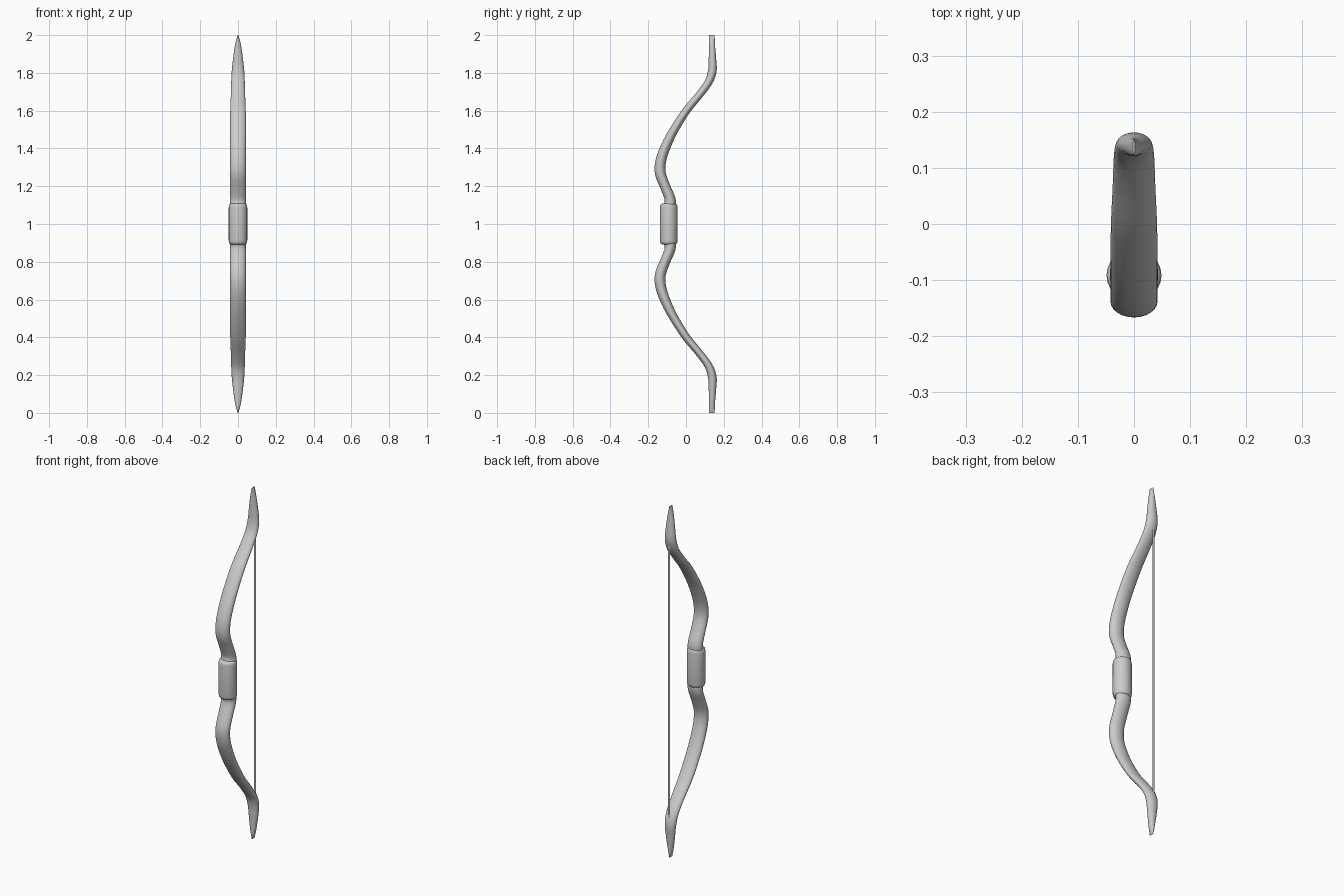
import bpy, bmesh
from math import sin, cos, pi
from mathutils import Vector

if "Cube" in bpy.data.objects:
    bpy.data.objects.remove(bpy.data.objects["Cube"])

def finish(name, bm, smooth=True):
    bmesh.ops.recalc_face_normals(bm, faces=bm.faces)
    me = bpy.data.meshes.new(name)
    bm.to_mesh(me)
    bm.free()
    ob = bpy.data.objects.new(name, me)
    bpy.context.collection.objects.link(ob)
    if smooth:
        bpy.context.view_layer.objects.active = ob
        ob.select_set(True)
        bpy.ops.object.shade_smooth_by_angle(angle=0.8)
        ob.select_set(False)
    return ob

def sweep(name, st, sides=24):
    """Elliptical sections (z, y, half thickness, half width) along a path in the yz plane."""
    bm = bmesh.new()
    rings = []
    for i, (z, y, t, w) in enumerate(st):
        a, b = st[max(i - 1, 0)], st[min(i + 1, len(st) - 1)]
        d = Vector((b[1] - a[1], b[0] - a[0])).normalized()
        ring = []
        for k in range(sides):
            u = 2 * pi * k / sides
            s = t * sin(u)
            ring.append(bm.verts.new((w * cos(u), y + d.y * s, z - d.x * s)))
        rings.append(ring)
    for p, q in zip(rings, rings[1:]):
        for k in range(sides):
            n = (k + 1) % sides
            bm.faces.new((p[k], p[n], q[n], q[k]))
    bm.faces.new(rings[0])
    bm.faces.new(rings[-1])
    return finish(name, bm)

def refine(pts, n=4):
    """Catmull-Rom interpolation of the stations."""
    out = []
    for i in range(len(pts) - 1):
        p = [Vector(pts[min(max(j, 0), len(pts) - 1)]) for j in range(i - 1, i + 3)]
        for k in range(n):
            t = k / n
            out.append(tuple(0.5 * (2 * p[1] + (p[2] - p[0]) * t
                       + (2 * p[0] - 5 * p[1] + 4 * p[2] - p[3]) * t * t
                       + (3 * p[1] - p[0] - 3 * p[2] + p[3]) * t ** 3)))
    return out + [tuple(pts[-1])]

# Recurved stave: upper half, mirrored to the lower half
half = [
    (1.00, -0.090, .034, .043), (1.08, -0.088, .034, .043),
    (1.13, -0.084, .029, .043), (1.20, -0.111, .027, .042),
    (1.27, -0.136, .029, .042), (1.34, -0.132, .028, .042),
    (1.42, -0.103, .026, .042), (1.50, -0.062, .023, .042),
    (1.60, 0.002, .021, .041), (1.68, 0.068, .020, .038),
    (1.75, 0.119, .021, .036), (1.81, 0.139, .023, .033),
    (1.87, 0.140, .020, .027), (1.93, 0.138, .017, .019),
    (1.97, 0.137, .016, .011), (2.00, 0.137, .014, .002)]
lower = [(2 - z, y, t, w) for z, y, t, w in reversed(half[1:])]
sweep("stave", refine(lower + half))

# Wrapped grip with rounded ends
top = [(1.0, .0465, .049), (1.088, .0465, .049), (1.098, .045, .0475),
       (1.105, .041, .044), (1.108, .034, .038)]
grip = [(z, -0.0915, t, w) for z, t, w in top]
sweep("grip", [(2 - z, y, t, w) for z, y, t, w in reversed(grip[1:])] + grip)

# Flat bowstring
bm = bmesh.new()
vs = [bm.verts.new(c) for c in
      ((-.006, .153, .22), (.006, .153, .22), (.006, .153, 1.78), (-.006, .153, 1.78))]
bm.faces.new(vs)
finish("bowstring", bm, smooth=False)
